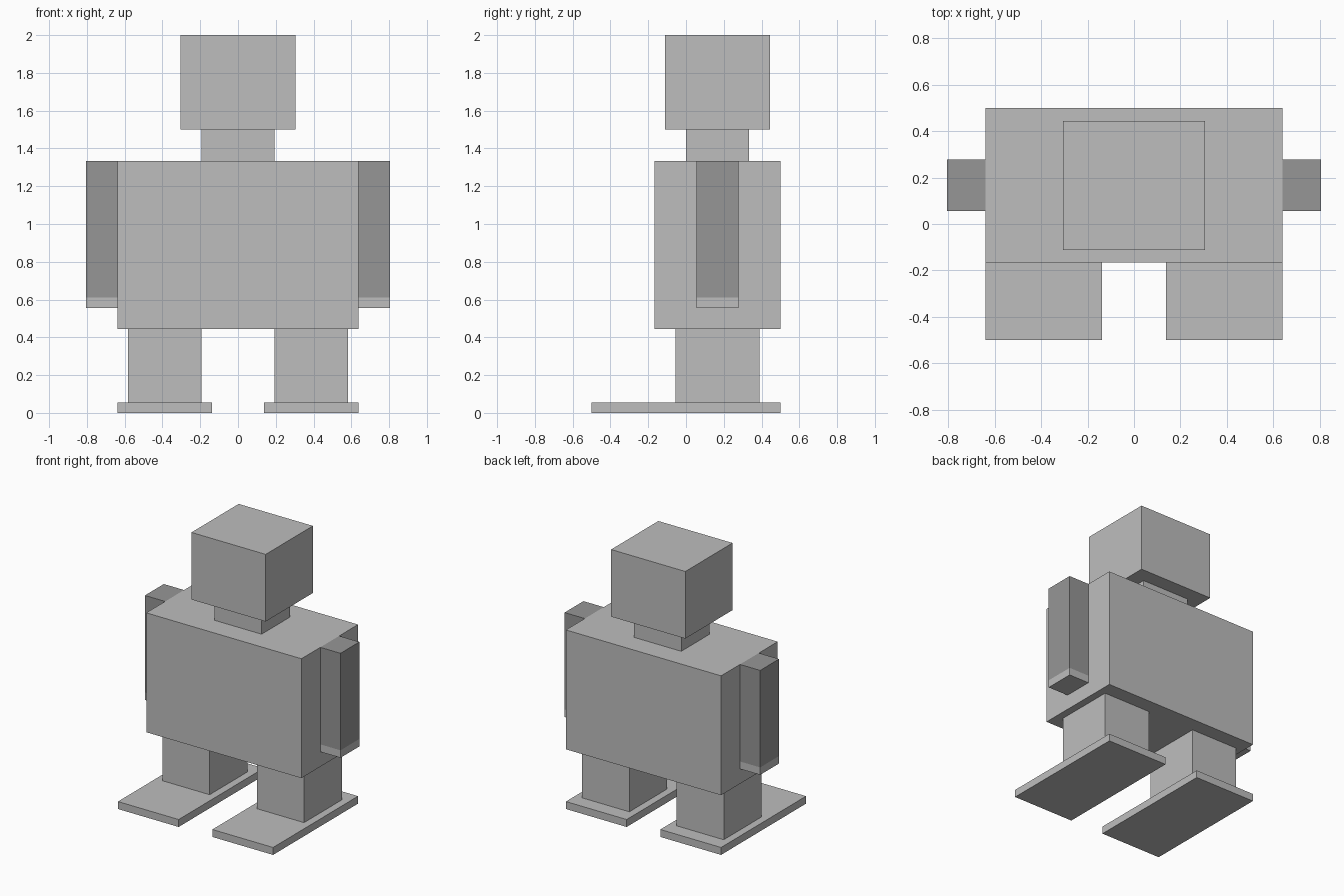
import bpy
import bmesh
from mathutils import Vector

cube = bpy.data.objects.get("Cube")
if cube:
    bpy.data.objects.remove(cube, do_unlink=True)

U = 1 / 18  # one block unit; the figure is 36 units tall


def material(name, value):
    mat = bpy.data.materials.new(name)
    mat.use_nodes = True
    colour = (value, value, value, 1)
    mat.diffuse_color = colour
    mat.node_tree.nodes["Principled BSDF"].inputs["Base Color"].default_value = colour
    return mat


LIGHT = material("light_grey", 0.515)
DARK = material("dark_grey", 0.305)


def box(name, xs, ys, zs, split=None):
    """Block from ranges in units; above the split height it is dark."""
    lo, hi = (Vector(c) * U for c in zip(xs, ys, zs))
    bm = bmesh.new()
    bmesh.ops.create_cube(bm, size=1)
    for v in bm.verts:
        v.co = [(lo[i] + hi[i]) / 2 + v.co[i] * (hi[i] - lo[i]) for i in range(3)]
    if split is not None:
        bmesh.ops.bisect_plane(bm, geom=bm.verts[:] + bm.edges[:] + bm.faces[:],
                               plane_co=(0, 0, split * U), plane_no=(0, 0, 1))
        for f in bm.faces:
            f.material_index = int(f.calc_center_median().z > split * U)
    mesh = bpy.data.meshes.new(name)
    bm.to_mesh(mesh)
    bm.free()
    mesh.materials.append(LIGHT)
    if split is not None:
        mesh.materials.append(DARK)
    obj = bpy.data.objects.new(name, mesh)
    bpy.context.collection.objects.link(obj)
    return obj


# Central blocks
box("head", (-5.5, 5.5), (-2, 8), (27, 36))
box("neck", (-3.5, 3.5), (0, 6), (24, 27))
box("torso", (-11.5, 11.5), (-3, 9), (8, 24))

# Limbs, one set per side
for side, s in (("left", 1), ("right", -1)):
    def pair(a, b):
        return sorted((s * a, s * b))
    # Dark sleeve over a light hand
    box(side + "_arm", pair(11.5, 14.5), (1, 5), (10, 24), split=11)
    box(side + "_leg", pair(3.5, 10.5), (-1, 7), (1, 8))
    box(side + "_foot", pair(2.5, 11.5), (-9, 9), (0, 1))
